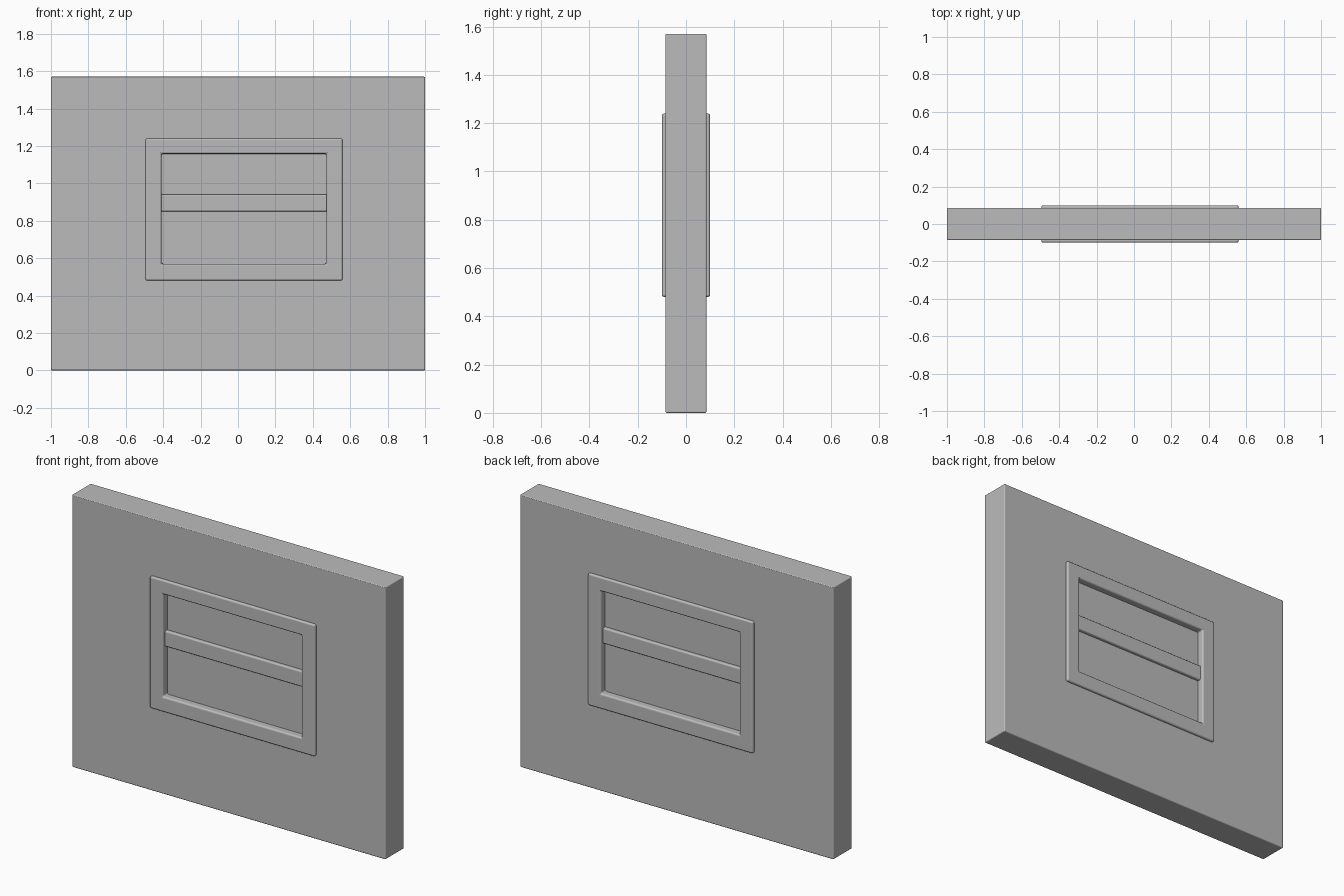
import bpy
import bmesh
import math

if "Cube" in bpy.data.objects:
    bpy.data.objects.remove(bpy.data.objects["Cube"], do_unlink=True)

grey = bpy.data.materials.new("plain grey")
grey.use_nodes = True
colour = (0.5, 0.5, 0.5, 1)
grey.diffuse_color = colour
grey.node_tree.nodes["Principled BSDF"].inputs["Base Color"].default_value = colour


def finish(bm, name, bevel):
    """Turn a bmesh into a smooth object with rounded edges."""
    bmesh.ops.recalc_face_normals(bm, faces=bm.faces)
    mesh = bpy.data.meshes.new(name)
    bm.to_mesh(mesh)
    bm.free()
    mesh.materials.append(grey)
    ob = bpy.data.objects.new(name, mesh)
    bpy.context.collection.objects.link(ob)
    mod = ob.modifiers.new("rounded edges", "BEVEL")
    mod.width = bevel
    mod.segments = 3
    mod.limit_method = "ANGLE"
    mod.harden_normals = True
    bpy.ops.object.select_all(action="DESELECT")
    ob.select_set(True)
    bpy.context.view_layer.objects.active = ob
    bpy.ops.object.shade_smooth_by_angle(angle=math.radians(40))
    return ob


def corners(bm, rect, y):
    x0, x1, z0, z1 = rect
    return [bm.verts.new((x, y, z)) for x, z in ((x0, z0), (x1, z0), (x1, z1), (x0, z1))]


def ring(name, outer, inner, half_depth, bevel):
    """Rectangular surround with a rectangular opening."""
    bm = bmesh.new()
    loops = [corners(bm, outer, -half_depth), corners(bm, inner, -half_depth),
             corners(bm, inner, half_depth), corners(bm, outer, half_depth)]
    for a, b in zip(loops, loops[1:] + loops[:1]):
        for i in range(4):
            j = (i + 1) % 4
            bm.faces.new((a[i], a[j], b[j], b[i]))
    return finish(bm, name, bevel)


def slab(name, rect, half_depth, bevel):
    """Solid rectangular panel."""
    bm = bmesh.new()
    front, back = corners(bm, rect, -half_depth), corners(bm, rect, half_depth)
    bm.faces.new(front)
    bm.faces.new(back)
    for i in range(4):
        j = (i + 1) % 4
        bm.faces.new((front[i], front[j], back[j], back[i]))
    return finish(bm, name, bevel)


# Wall with its opening hidden behind the window frame
ring("wall", (-1, 1, 0, 1.57), (-0.45, 0.52, 0.53, 1.2), 0.085, 0.006)

# Window: raised frame, recessed pane and crossbar, same on both sides
ring("window_frame", (-0.495, 0.559, 0.48, 1.24), (-0.409, 0.473, 0.569, 1.158), 0.1, 0.01)
slab("window_pane", (-0.43, 0.5, 0.55, 1.18), 0.06, 0.002)
slab("window_crossbar", (-0.42, 0.48, 0.85, 0.94), 0.08, 0.008)
